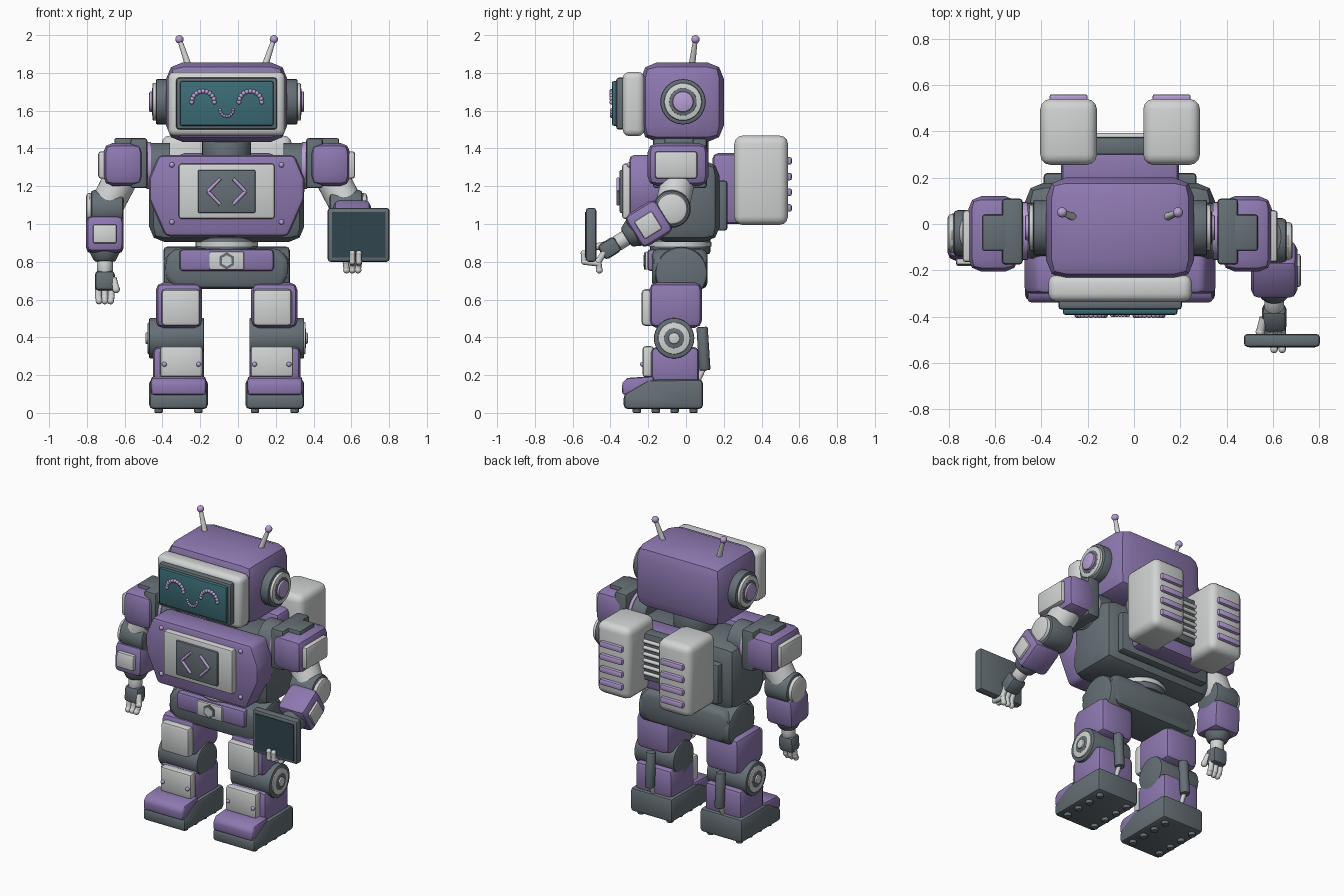
import bpy, bmesh, math
from mathutils import Matrix, Vector

old = bpy.data.objects.get("Cube")
if old:
    bpy.data.objects.remove(old, do_unlink=True)


def material(name, r, g, b):
    m = bpy.data.materials.new(name)
    m.use_nodes = True
    m.diffuse_color = (r, g, b, 1)
    m.node_tree.nodes["Principled BSDF"].inputs["Base Color"].default_value = (r, g, b, 1)
    return m


PURPLE = material("purple", .27, .19, .44)
LIGHT = material("light grey", .64, .66, .65)
DARK = material("slate grey", .13, .16, .18)
TEAL = material("teal screen", .045, .15, .18)
INK = material("dark screen", .03, .06, .075)
LILAC = material("lilac", .48, .35, .66)
BODY = Matrix.Translation((-.06, 0, 0))


def finish(name, bm, mat, bevel=0, seg=2, M=BODY):
    """Bevel the sharp edges, place the mesh and shade it."""
    bmesh.ops.recalc_face_normals(bm, faces=bm.faces)
    if bevel:
        sharp = [e for e in bm.edges if e.calc_face_angle(0) > .7]
        bmesh.ops.bevel(bm, geom=sharp, offset=bevel, segments=seg, profile=.5,
                        affect='EDGES', clamp_overlap=True)
    me = bpy.data.meshes.new(name)
    bm.to_mesh(me)
    bm.free()
    me.transform(M)
    me.materials.append(mat)
    me.shade_smooth()
    me.set_sharp_from_angle(angle=math.radians(40))
    bpy.context.collection.objects.link(bpy.data.objects.new(name, me))


def box(name, mat, x, y, z, bevel=.02, seg=2, M=BODY):
    """Box from (low, high) ranges on each axis."""
    bm = bmesh.new()
    bmesh.ops.create_cube(bm, size=1)
    for v in bm.verts:
        v.co = [(a + b) / 2 + c * abs(b - a) for (a, b), c in zip((x, y, z), v.co)]
    finish(name, bm, mat, bevel, seg, M)


def rod(name, mat, p, q, r, r2=None, bevel=0, sides=32, M=BODY):
    p, q = Vector(p), Vector(q)
    bm = bmesh.new()
    bmesh.ops.create_cone(bm, cap_ends=True, segments=sides, radius1=r,
                          radius2=r if r2 is None else r2, depth=(q - p).length)
    turn = (q - p).to_track_quat('Z', 'Y').to_matrix().to_4x4()
    bm.transform(Matrix.Translation((p + q) / 2) @ turn)
    finish(name, bm, mat, bevel, 2, M)


def balls(name, mat, points, r, M=BODY):
    bm = bmesh.new()
    for p in points:
        bmesh.ops.create_uvsphere(bm, u_segments=16, v_segments=10, radius=r,
                                  matrix=Matrix.Translation(p))
    finish(name, bm, mat, M=M)


def prism(name, mat, pts, axis, low, high, bevel=.02, seg=2):
    """Extrude an outline along x (points are y, z) or y (points are x, z)."""
    bm = bmesh.new()
    put = (lambda a, b, d: (d, a, b)) if axis == 'x' else (lambda a, b, d: (a, d, b))
    face = bm.faces.new([bm.verts.new(put(a, b, low)) for a, b in pts])
    new = bmesh.ops.extrude_face_region(bm, geom=[face])["geom"]
    shift = put(0, 0, high - low)
    bmesh.ops.translate(bm, vec=shift, verts=[v for v in new if isinstance(v, bmesh.types.BMVert)])
    finish(name, bm, mat, bevel, seg)


def both(half):
    return half + [(-x, z) for x, z in reversed(half)]


def span(s, a, b):
    return tuple(sorted((s * a, s * b)))


# Head and face
box("head", PURPLE, (-.32, .32), (-.24, .2), (1.435, 1.855), .085)
box("face_frame", LIGHT, (-.31, .31), (-.335, -.22), (1.465, 1.805), .035, 3)
box("screen_bezel", DARK, (-.267, .267), (-.37, -.32), (1.5, 1.775), .015)
box("face_screen", TEAL, (-.247, .247), (-.392, -.36), (1.52, 1.757), .01)
for side, x in (("right", -.125), ("left", .125)):
    arc = [math.pi * i / 10 for i in range(11)]
    balls(side + "_eye", LILAC, [(x + .06 * math.cos(a), -.394, 1.645 + .058 * math.sin(a)) for a in arc], .012)
arc = [math.pi * i / 8 for i in range(9)]
balls("smile", LILAC, [(.035 * math.cos(a), -.394, 1.605 - .035 * math.sin(a)) for a in arc], .008)
rod("neck", DARK, (0, -.01, 1.3), (0, -.01, 1.45), .13, bevel=.015)
rod("neck_ring", LIGHT, (0, -.01, 1.415), (0, -.01, 1.44), .11)

# Torso
box("torso", DARK, (-.41, .41), (-.19, .178), (.905, 1.335), .08)
prism("chest_shell", PURPLE, both([(.36, 1.365), (.412, 1.24), (.41, 1.13), (.325, .935)]),
      'y', -.3, -.12, .025)
box("chest_panel", LIGHT, (-.254, .254), (-.338, -.28), (1.027, 1.32), .015)
box("chest_plate", DARK, (-.153, .153), (-.352, -.32), (1.058, 1.287), .01)
for s in (-1, 1):
    side = "left" if s > 0 else "right"
    for k in (-1, 1):
        rod(side + "_chest_trim", LILAC, (s * .1, -.36, 1.172), (s * .034, -.36, 1.172 + k * .068), .009, sides=12)
    balls(side + "_chest_screws", LILAC, [(s * .29, -.3, 1.313), (s * .29, -.3, 1.01)], .014)
rod("waist", DARK, (0, -.03, .84), (0, -.03, .93), .16, bevel=.015)
rod("waist_ring", LIGHT, (0, -.03, .88), (0, -.03, .905), .165)

# Pelvis and belt
prism("pelvis", DARK, both([(.28, .87), (.33, .81), (.33, .71), (.27, .655)]), 'y', -.18, .115, .035)
box("belt", PURPLE, (-.25, .25), (-.205, -.15), (.75, .867), .02)
box("buckle", LIGHT, (-.092, .092), (-.216, -.19), (.758, .855), .008)
rod("buckle_hexagon", DARK, (0, -.21, .805), (0, -.222, .805), .045, sides=6)
rod("buckle_inset", LIGHT, (0, -.212, .805), (0, -.225, .805), .03, sides=6)

# Backpack
box("backpack", PURPLE, (-.255, .255), (.14, .34), (1, 1.375), .03)
box("back_plate", DARK, (-.33, .33), (.15, .22), (.965, 1.23), .015)
box("back_vent", DARK, (-.12, .12), (.3, .375), (1.08, 1.39), .01)
for i in range(6):
    rod("vent_rib", LIGHT, (-.12, .38, 1.13 + i * .042), (.12, .38, 1.13 + i * .042), .012, sides=12)
for s in (-1, 1):
    side = "left" if s > 0 else "right"
    box(side + "_pack_pod", LIGHT, span(s, .1, .345), (.255, .54), (.995, 1.468), .045, 3)
    for i in range(4):
        z = 1.085 + i * .083
        box(side + "_pod_bar", LILAC, span(s, .14, .305), (.53, .56), (z - .02, z + .02), .01)


def forearm(side, s, elbow, tilt, curl, plate_out):
    """Forearm and hand, built hanging down from the elbow and then tilted."""
    M = BODY @ Matrix.Translation(elbow) @ Matrix.Rotation(tilt, 4, 'X')
    box(side + "_forearm", PURPLE, (-.1, .1), (-.1, .1), (-.235, -.04), .035, M=M)
    if plate_out:
        box(side + "_forearm_plate", LIGHT, span(s, .09, .115), (-.05, .06), (-.2, -.09), .01, M=M)
    else:
        box(side + "_forearm_plate", LIGHT, (-.063, .063), (-.125, -.09), (-.19, -.09), .01, M=M)
    rod(side + "_cuff", DARK, (0, 0, -.28), (0, 0, -.22), .055, .085, .01, M=M)
    rod(side + "_wrist", LIGHT, (0, 0, -.34), (0, 0, -.27), .042, bevel=.008, M=M)
    box(side + "_palm", DARK, (-.053, .053), (-.045, .045), (-.435, -.33), .022, M=M)
    for x in (-.034, 0, .034):
        bend = (x, curl * .4, -.47)
        tip = (x * .9, curl, -.49)
        rod(side + "_finger", LIGHT, (x, 0, -.41), bend, .017, sides=12, M=M)
        rod(side + "_fingertip", LIGHT, bend, tip, .016, sides=12, M=M)
        balls(side + "_finger_joints", LIGHT, [bend, tip], .018, M)
    rod(side + "_thumb", LIGHT, (-s * .045, -.02, -.37), (-s * .06, -.04, -.43), .018, sides=12, M=M)
    balls(side + "_thumb_tip", LIGHT, [(-s * .06, -.04, -.43)], .02, M)


for s in (-1, 1):
    side = "left" if s > 0 else "right"
    # Ears and antennae
    for part, mat, a, b, r in (("ear", DARK, .28, .375, .12), ("ear_ring", LIGHT, .36, .393, .1),
                               ("ear_inset", DARK, .37, .396, .075), ("ear_knob", LILAC, .37, .41, .055)):
        rod(f"{side}_{part}", mat, (s * a, -.016, 1.647), (s * b, -.016, 1.647), r, bevel=.008)
    tip = (s * .25, .05, 1.978)
    rod(side + "_antenna", LIGHT, (s * .2, .03, 1.83), tip, .018, .012, sides=16)
    balls(side + "_antenna_ball", LILAC, [tip], .022)

    # Shoulder and upper arm
    rod(side + "_shoulder_joint", DARK, (s * .3, -.03, 1.31), (s * .45, -.03, 1.31), .12)
    rod(side + "_shoulder_ring", LILAC, (s * .4, -.03, 1.31), (s * .425, -.03, 1.31), .125)
    box(side + "_shoulder_back", DARK, span(s, .42, .51), (-.175, .11), (1.19, 1.455), .015)
    box(side + "_shoulder", PURPLE, span(s, .44, .655), (-.205, .12), (1.2, 1.43), .055)
    box(side + "_shoulder_cap", DARK, span(s, .48, .595), (-.115, .04), (1.36, 1.455), .01)
    box(side + "_shoulder_pad", LIGHT, span(s, .63, .68), (-.165, .06), (1.24, 1.385), .015)
    elbow = Vector((s * .645, -.075 if s > 0 else -.04, 1.08))
    rod(side + "_upper_arm", LIGHT, (s * .55, -.035, 1.26), elbow, .09)
    for part, mat, a, b, r in (("elbow", DARK, -.1, .075, .1), ("elbow_disc", LIGHT, .06, .1, .085)):
        rod(f"{side}_{part}", mat, elbow + Vector((s * a, 0, 0)), elbow + Vector((s * b, 0, 0)), r, bevel=.02)

    # Thigh, knee and shin
    rod(side + "_hip", DARK, (s * .14, -.025, .74), (s * .335, -.025, .74), .14, bevel=.02)
    box(side + "_thigh", PURPLE, span(s, .13, .375), (-.195, .085), (.45, .69), .04)
    box(side + "_thigh_pad", LIGHT, span(s, .14, .345), (-.235, -.17), (.46, .655), .02)
    for part, mat, a, b, r in (("knee", DARK, .12, .41, .107), ("knee_disc", LIGHT, .39, .418, .085),
                               ("knee_inset", DARK, .39, .42, .055), ("knee_knob", LIGHT, .39, .43, .03)):
        rod(f"{side}_{part}", mat, (s * a, -.063, .395), (s * b, -.063, .395), r, bevel=.006)
    box(side + "_shin", PURPLE, span(s, .12, .39), (-.185, .07), (.15, .35), .03)
    box(side + "_shin_pad", LIGHT, span(s, .127, .352), (-.23, -.17), (.19, .353), .015)
    balls(side + "_shin_screws", LILAC, [(s * x, -.23, .257) for x in (.148, .33)], .013)
    rod(side + "_piston", DARK, (s * .255, .085, .455), (s * .255, .1, .225), .03, bevel=.008)
    rod(side + "_piston_rod", LIGHT, (s * .255, .1, .25), (s * .255, .06, .165), .014, sides=16)

    # Foot
    prism(side + "_foot", DARK, [(-.33, .02), (-.33, .1), (-.2, .175), (.09, .178), (.09, .02)],
          'x', s * .255 - .155, s * .255 + .155, .022)
    prism(side + "_toe_cap", PURPLE, [(-.338, .095), (-.338, .16), (-.31, .185), (-.17, .195), (-.17, .095)],
          'x', s * .255 - .145, s * .255 + .145, .015)
    for i in range(4):
        for x in (.15, .36):
            y = -.26 + i * .1
            rod(side + "_sole_stud", DARK, (s * x, y, 0), (s * x, y, .04), .022, bevel=.005, sides=16)

forearm("right", -1, (-.645, -.045, 1.08), math.radians(-4), -.02, False)
forearm("left", 1, (.665, -.08, 1.075), math.radians(-58), .07, True)

# Tablet held in the left hand
box("tablet", DARK, (.535, .862), (-.53, -.475), (.8, 1.085), .014)
box("tablet_screen", INK, (.557, .842), (-.534, -.525), (.822, 1.063), 0)
for x in (.665, .7):
    rod("grip_finger", LIGHT, (x, -.46, .79), (x, -.54, .8), .016, sides=12)
    rod("grip_fingertip", LIGHT, (x, -.54, .8), (x, -.542, .845), .015, sides=12)
    balls("grip_joints", LIGHT, [(x, -.54, .8), (x, -.542, .845)], .016)
